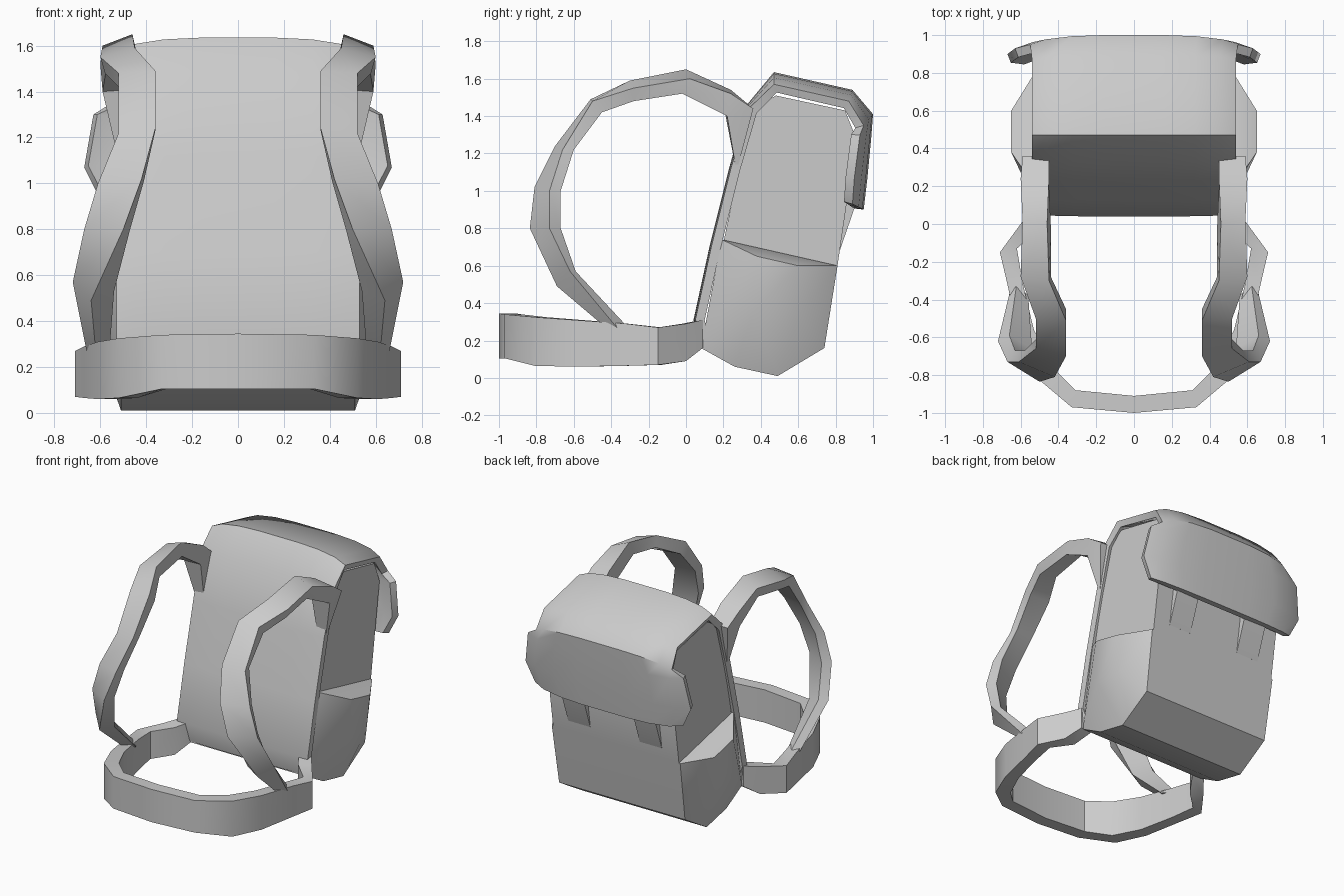
import bpy, bmesh, math
from mathutils import Vector

cube = bpy.data.objects.get("Cube")
if cube:
    bpy.data.objects.remove(cube, do_unlink=True)

grey = bpy.data.materials.new("grey_canvas")
grey.use_nodes = True
COLOUR = (0.6, 0.6, 0.6, 1)
grey.diffuse_color = COLOUR
grey.node_tree.nodes["Principled BSDF"].inputs["Base Color"].default_value = COLOUR


def finish(name, bm, thickness=0, angle=35, fix=True):
    """Turn a bmesh into a shaded object, optionally thickened inwards."""
    if fix:
        bmesh.ops.recalc_face_normals(bm, faces=bm.faces)
    me = bpy.data.meshes.new(name)
    bm.to_mesh(me)
    bm.free()
    me.materials.append(grey)
    ob = bpy.data.objects.new(name, me)
    bpy.context.collection.objects.link(ob)
    bpy.ops.object.select_all(action='DESELECT')
    ob.select_set(True)
    bpy.context.view_layer.objects.active = ob
    if thickness:
        mod = ob.modifiers.new("Thickness", 'SOLIDIFY')
        mod.thickness, mod.offset = thickness, -1
        bpy.ops.object.modifier_apply(modifier=mod.name)
    bpy.ops.object.shade_smooth_by_angle(angle=math.radians(angle))
    return ob


def loft(name, sections, angle=35):
    """Skin a run of closed cross-sections and cap both ends."""
    bm = bmesh.new()
    rings = [[bm.verts.new(p) for p in s] for s in sections]
    n = len(rings[0])
    for a, b in zip(rings, rings[1:]):
        for k in range(n):
            bm.faces.new((a[k], a[(k + 1) % n], b[(k + 1) % n], b[k]))
    bm.faces.new(rings[0])
    bm.faces.new(rings[-1][::-1])
    return finish(name, bm, angle=angle)


def flip(p, s):
    return (p[0] * s, p[1], p[2])


SIDES = (("left", 1), ("right", -1))

# Main bag: side profile (y, z) stretched across the width
profile = [(0.08, 0.16), (0.26, 0.06), (0.49, 0.01), (0.74, 0.16), (0.81, 0.60),
           (0.91, 1.28), (0.85, 1.43), (0.48, 1.51), (0.35, 1.43)]
loft("bag_body", [[(x, y, z) for y, z in profile] for x in (-0.51, 0.51)])

# Back panel, lid and hanging flap as one sheet: y, z, half width, edge dy, edge dz
rows = [(0.07, 0.17, 0.51, 0.01, 0), (0.04, 0.31, 0.53, 0.01, 0),
        (0.125, 0.70, 0.53, 0.01, 0), (0.23, 1.12, 0.53, 0.01, 0),
        (0.325, 1.46, 0.54, 0.01, -0.02), (0.47, 1.635, 0.54, 0, -0.065),
        (0.89, 1.54, 0.54, -0.02, -0.06), (1.00, 1.41, 0.55, -0.05, -0.06),
        (0.99, 1.28, 0.63, -0.06, 0.02), (0.97, 1.07, 0.67, -0.07, 0),
        (0.95, 0.90, 0.60, -0.06, 0.03)]
bm = bmesh.new()
grid = []
for y, z, w, dy, dz in rows:
    line = []
    for u, bend in ((-1, 1), (-0.85, 0.45), (-0.6, 0.12), (-0.3, 0),
                    (0.3, 0), (0.6, 0.12), (0.85, 0.45), (1, 1)):
        line.append(bm.verts.new((u * w, y + dy * bend, z + dz * bend)))
    grid.append(line)
for a, b in zip(grid, grid[1:]):
    for k in range(len(a) - 1):
        bm.faces.new((a[k], a[k + 1], b[k + 1], b[k]))
finish("back_panel_and_lid", bm, thickness=0.05, angle=40, fix=False)

# Side pockets: bulging hulls with a sloping top
pocket = [(0.50, 0.19, 0.74), (0.50, 0.81, 0.60), (0.65, 0.38, 0.65), (0.65, 0.60, 0.60),
          (0.52, 0.19, 0.74), (0.52, 0.81, 0.60), (0.62, 0.36, 0.35), (0.62, 0.60, 0.33),
          (0.51, 0.08, 0.16), (0.51, 0.26, 0.06), (0.51, 0.49, 0.01), (0.51, 0.74, 0.16)]
for side, s in SIDES:
    bm = bmesh.new()
    for p in pocket:
        bm.verts.new(flip(p, s))
    bmesh.ops.convex_hull(bm, input=bm.verts)
    finish(side + "_pocket", bm, angle=50)

# Closing tabs that run from under the flap into the bag
for side, s in SIDES:
    tab = [(0.84, 1.00), (0.92, 1.00), (0.905, 0.92), (0.822, 0.68), (0.80, 0.68)]
    loft(side + "_closing_tab", [[(s * x, y, z) for y, z in tab] for x in (0.20, 0.38)])

# Hip belt: outer (x, y), inner (x, y), bottom z, top z from the centre to the bag
belt = [((0, -1.00), (0, -0.91), 0.105, 0.345), ((0.33, -0.97), (0.31, -0.88), 0.105, 0.34),
        ((0.52, -0.81), (0.44, -0.75), 0.065, 0.325), ((0.61, -0.60), (0.53, -0.56), 0.06, 0.31),
        ((0.67, -0.32), (0.59, -0.31), 0.065, 0.29), ((0.71, -0.15), (0.62, -0.13), 0.07, 0.27),
        ((0.60, 0.00), (0.50, -0.02), 0.09, 0.29), ((0.53, 0.09), (0.44, 0.08), 0.16, 0.31)]


def belt_section(o, i, z0, z1, s):
    return [(s * o[0], o[1], z0), (s * o[0], o[1], z1), (s * i[0], i[1], z1), (s * i[0], i[1], z0)]


loft("hip_belt", [belt_section(*b, -1) for b in belt[:0:-1]] + [belt_section(*b, 1) for b in belt])

# Shoulder straps: top inner, top outer, underside outer, underside inner corners
strap = [[(0.45, 0.36, 1.44), (0.59, 0.36, 1.44), (0.52, 0.27, 1.10), (0.46, 0.27, 1.10)],
         [(0.45, 0.24, 1.54), (0.60, 0.24, 1.52), (0.59, 0.22, 1.40), (0.45, 0.21, 1.41)],
         [(0.46, 0.00, 1.65), (0.59, 0.02, 1.60), (0.57, -0.02, 1.52), (0.44, -0.02, 1.56)],
         [(0.45, -0.30, 1.59), (0.60, -0.28, 1.55), (0.58, -0.28, 1.48), (0.44, -0.28, 1.51)],
         [(0.36, -0.51, 1.49), (0.52, -0.50, 1.48), (0.52, -0.45, 1.42), (0.36, -0.45, 1.42)],
         [(0.36, -0.70, 1.24), (0.52, -0.66, 1.22), (0.51, -0.60, 1.22), (0.36, -0.62, 1.23)],
         [(0.42, -0.81, 1.02), (0.61, -0.73, 1.00), (0.58, -0.67, 1.00), (0.41, -0.73, 1.01)],
         [(0.50, -0.835, 0.80), (0.67, -0.73, 0.80), (0.63, -0.67, 0.80), (0.47, -0.76, 0.80)],
         [(0.64, -0.69, 0.49), (0.72, -0.62, 0.57), (0.66, -0.59, 0.57), (0.54, -0.66, 0.53)],
         [(0.62, -0.43, 0.27), (0.66, -0.37, 0.27), (0.62, -0.31, 0.27), (0.56, -0.38, 0.27)]]
for side, s in SIDES:
    loft(side + "_shoulder_strap", [[flip(p, s) for p in sec] for sec in strap])
